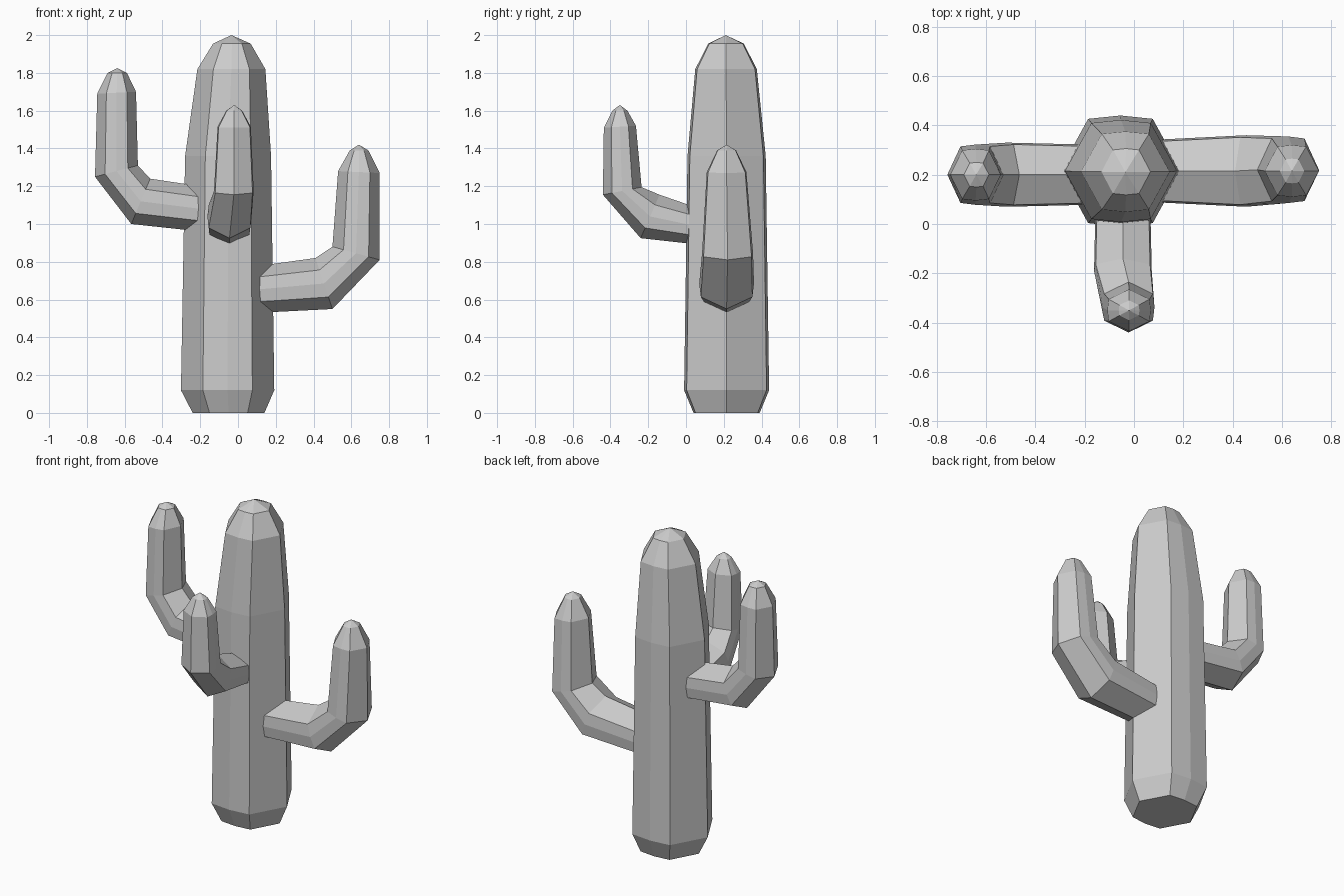
import bpy
import bmesh
from mathutils import Vector

cube = bpy.data.objects.get("Cube")
if cube:
    bpy.data.objects.remove(cube)

GREY = (0.6, 0.6, 0.6, 1.0)
material = bpy.data.materials.new("plain grey")
material.use_nodes = True
material.diffuse_color = GREY
material.node_tree.nodes["Principled BSDF"].inputs["Base Color"].default_value = GREY

# Eight-sided cross-section: (along the inner-outer line, sideways)
SECTION = [(1, 0), (0.53, 0.94), (0, 1), (-0.53, 0.94),
           (-1, 0), (-0.53, -0.94), (0, -1), (0.53, -0.94)]


def stem(name, outward, rings, tip):
    """Loft rings of (inner reach, inner z, outer reach, outer z, half width, shift)
    along an outward direction and close them with a pointed tip."""
    out = Vector(outward)
    side = Vector((abs(out.y), abs(out.x), 0))
    up = Vector((0, 0, 1))

    def place(reach, z, shift):
        return out * reach + up * z + side * shift

    bm = bmesh.new()
    loops = []
    for d0, z0, d1, z1, width, shift in rings:
        inner, outer = place(d0, z0, shift), place(d1, z1, shift)
        middle, half = (inner + outer) / 2, (outer - inner) / 2
        loops.append([bm.verts.new(middle + half * a + side * width * b)
                      for a, b in SECTION])
    count = len(SECTION)
    for low, high in zip(loops, loops[1:]):
        for i in range(count):
            j = (i + 1) % count
            bm.faces.new((low[i], low[j], high[j], high[i]))
    peak = bm.verts.new(place(*tip))
    for i in range(count):
        bm.faces.new((loops[-1][i], loops[-1][(i + 1) % count], peak))
    bm.faces.new(loops[0][::-1])
    bmesh.ops.recalc_face_normals(bm, faces=bm.faces)

    mesh = bpy.data.meshes.new(name)
    bm.to_mesh(mesh)
    bm.free()
    mesh.materials.append(material)
    obj = bpy.data.objects.new(name, mesh)
    bpy.context.collection.objects.link(obj)
    return obj


# Upright trunk with a chamfered foot and rounded crown
trunk = [(-0.24, 0, 0.14, 0, 0.175, 0.215),
         (-0.302, 0.12, 0.192, 0.12, 0.225, 0.215),
         (-0.28, 1.36, 0.175, 1.36, 0.207, 0.215),
         (-0.215, 1.82, 0.145, 1.82, 0.163, 0.212),
         (-0.132, 1.955, 0.067, 1.955, 0.094, 0.212)]
stem("trunk", (1, 0, 0), trunk, (-0.035, 2.0, 0.21))

# Low arm on the left
left_arm = [(0.05, 0.77, 0.05, 0.527, 0.125, 0.215),
            (0.41, 0.82, 0.5, 0.55, 0.145, 0.215),
            (0.5, 0.88, 0.75, 0.81, 0.135, 0.22),
            (0.53, 1.28, 0.75, 1.27, 0.105, 0.215),
            (0.592, 1.39, 0.69, 1.39, 0.05, 0.215)]
stem("left_arm", (1, 0, 0), left_arm, (0.64, 1.42, 0.215))

# High arm on the right
right_arm = [(0.1, 1.185, 0.1, 0.95, 0.12, 0.2),
             (0.465, 1.24, 0.565, 1.0, 0.13, 0.2),
             (0.53, 1.31, 0.757, 1.25, 0.122, 0.2),
             (0.54, 1.7, 0.745, 1.69, 0.105, 0.2),
             (0.588, 1.8, 0.69, 1.8, 0.05, 0.2)]
stem("right_arm", (-1, 0, 0), right_arm, (0.64, 1.825, 0.2))

# Small arm on the front
front_arm = [(-0.12, 1.065, -0.12, 0.885, 0.11, -0.045),
             (0.14, 1.155, 0.24, 0.925, 0.117, -0.045),
             (0.235, 1.195, 0.44, 1.155, 0.105, -0.022),
             (0.265, 1.52, 0.435, 1.51, 0.088, -0.02),
             (0.31, 1.6, 0.39, 1.6, 0.042, -0.02)]
stem("front_arm", (0, -1, 0), front_arm, (0.35, 1.63, -0.02))
